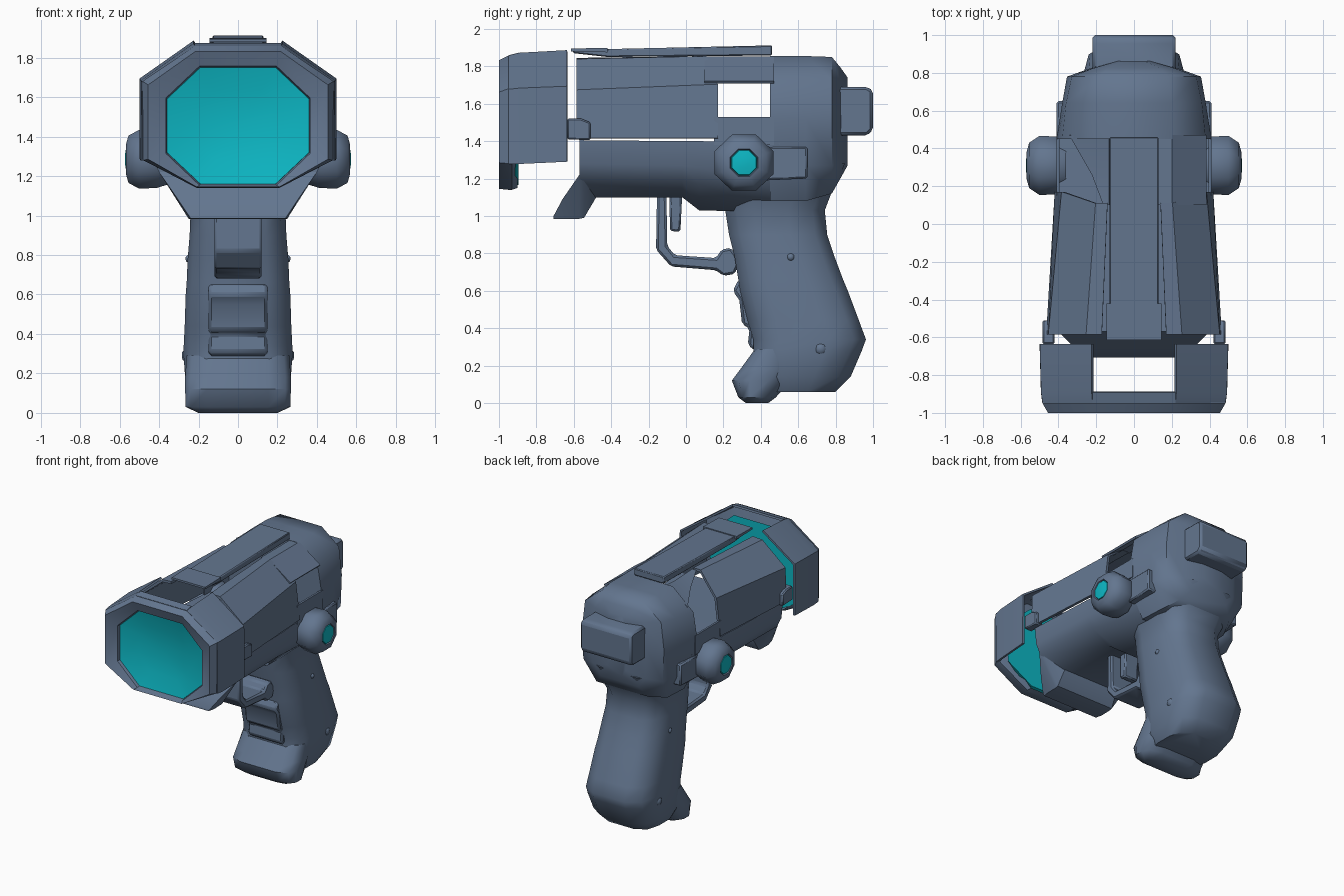
import bpy, bmesh, math
from mathutils import Vector

if "Cube" in bpy.data.objects:
    bpy.data.objects.remove(bpy.data.objects["Cube"])


def material(name, rgb):
    m = bpy.data.materials.new(name)
    m.diffuse_color = (*rgb, 1)
    m.use_nodes = True
    m.node_tree.nodes["Principled BSDF"].inputs["Base Color"].default_value = m.diffuse_color
    return m


SLATE = material("slate_blue", (0.125, 0.18, 0.275))
TEAL = material("teal_glass", (0.004, 0.48, 0.56))


def finish(name, bm, mat=SLATE, bevel=0, solid=0, mirror=False, angle=35):
    bmesh.ops.recalc_face_normals(bm, faces=bm.faces)
    me = bpy.data.meshes.new(name)
    bm.to_mesh(me)
    bm.free()
    ob = bpy.data.objects.new(name, me)
    bpy.context.collection.objects.link(ob)
    me.materials.append(mat)
    bpy.ops.object.select_all(action='DESELECT')
    ob.select_set(True)
    bpy.context.view_layer.objects.active = ob
    if solid:
        s = ob.modifiers.new("thickness", 'SOLIDIFY')
        s.thickness, s.offset = solid, 0
        bpy.ops.object.modifier_apply(modifier=s.name)
    bpy.ops.object.shade_smooth_by_angle(angle=math.radians(angle))
    if bevel:
        b = ob.modifiers.new("bevel", 'BEVEL')
        b.width, b.segments = bevel, 1
    if mirror:
        ob.modifiers.new("mirror", 'MIRROR')
    return ob


def loft(name, rings, closed=True, caps=True, **kw):
    """Skin a list of rings that share the same point count."""
    bm = bmesh.new()
    vs = [[bm.verts.new(p) for p in r] for r in rings]
    n = len(vs[0])
    for a, b in zip(vs, vs[1:]):
        for i in range(n if closed else n - 1):
            j = (i + 1) % n
            bm.faces.new((a[i], a[j], b[j], b[i]))
    if caps and closed:
        bm.faces.new(vs[0])
        bm.faces.new(vs[-1])
    return finish(name, bm, **kw)


def prism(name, profile, x0, x1, **kw):
    """Extrude a side profile of (y, z) points across x."""
    return loft(name, [[(x, y, z) for y, z in profile] for x in (x0, x1)], **kw)


def sym(y, half):
    """Closed ring at depth y from right-hand (x, z) points."""
    return [(x, y, z) for x, z in half] + [(-x, y, z) for x, z in reversed(half)]


def rounded(z, yf, yb, w):
    """Chamfered rectangular ring at height z."""
    c, d = w * 0.42, min(0.13, (yb - yf) * 0.25)
    half = [(w - c, yf), (w - c * .25, yf + d * .45), (w, yf + d * 1.2),
            (w, yb - d * 1.5), (w - c * .3, yb - d * .5), (w - c * 1.2, yb)]
    return [(x, y, z) for x, y in half] + [(-x, y, z) for x, y in reversed(half)]


# Muzzle frame: chamfered ring around the lens
LENS = [(.19, 1.75), (.36, 1.59), (.36, 1.32), (.19, 1.16)]
loft("muzzle_frame", [
    sym(-.90, [(.20, 1.77), (.38, 1.60), (.38, 1.30), (.20, 1.15)]),
    sym(-.93, [(.215, 1.855), (.478, 1.675), (.475, 1.285), (.21, 1.14)]),
    sym(-.95, [(.22, 1.858), (.484, 1.68), (.48, 1.28), (.21, 1.14)]),
    sym(-1.0, [(.215, 1.832), (.455, 1.662), (.455, 1.285), (.21, 1.145)]),
    sym(-.97, [(.195, 1.757), (.366, 1.595), (.366, 1.315), (.195, 1.153)]),
    sym(-.945, LENS)], caps=False)

# Dished lens, closed at the back
lens = bmesh.new()
rim = [lens.verts.new(p) for p in sym(-.95, LENS)]
mid = [lens.verts.new((p.co.x * .6, -.915, 1.455 + (p.co.z - 1.455) * .6)) for p in rim]
back = [lens.verts.new(p) for p in sym(-.895, [(.21, 1.79), (.42, 1.61), (.42, 1.29), (.20, 1.165)])]
hub = lens.verts.new((0, -.905, 1.455))
for i in range(8):
    j = (i + 1) % 8
    lens.faces.new((rim[i], rim[j], mid[j], mid[i]))
    lens.faces.new((mid[i], mid[j], hub))
    lens.faces.new((rim[j], rim[i], back[i], back[j]))
lens.faces.new(back)
finish("lens", lens, mat=TEAL)

# Cowl sides and the front bridge, leaving a notch in the top
loft("cowl_side", [
    [(.215, -.945, 1.852), (.478, -.945, 1.674), (.478, -.945, 1.278)],
    [(.22, -.89, 1.866), (.485, -.89, 1.68), (.485, -.89, 1.278)],
    [(.22, -.635, 1.88), (.492, -.635, 1.69), (.492, -.635, 1.29)]],
    closed=False, solid=.016, mirror=True)
loft("cowl_bridge", [
    [(-.22, y, z), (.22, y, z)] for y, z in ((-.945, 1.852), (-.89, 1.866))],
    closed=False, solid=.016)

# Upper barrel shells
FRONT = [(.17, 1.835), (.25, 1.83), (.445, 1.67), (.455, 1.415)]
REAR = [(.14, 1.845), (.20, 1.845), (.375, 1.70), (.405, 1.53), (.41, 1.415)]
loft("upper_shell", [
    [(x, -.585, z) for x, z in FRONT],
    [(x, .11 if z > 1.75 else .17, z) for x, z in REAR[:3] + REAR[4:]]],
    closed=False, solid=.02, mirror=True)
loft("lower_window_rail", [
    [(.402, y, 1.53), (.402, y, 1.38)] for y in (.15, .47)],
    closed=False, solid=.016, mirror=True)
loft("right_roof_panel", [
    [(.13, y, 1.845), (.20, y, 1.845), (.38, y, 1.715)] for y in (.10, .47)],
    closed=False, solid=.016)
# Torn roof flap on the open left side
loft("left_roof_flap", [
    [(-.13, .10, 1.84), (-.16, .10, 1.84)], [(-.13, .32, 1.83), (-.22, .26, 1.77)],
    [(-.13, .47, 1.84), (-.34, .47, 1.735)]], closed=False, solid=.012)

# Top rail with a raised front plate
prism("top_rail", [(-.60, 1.87), (-.42, 1.85), (.46, 1.858), (.46, 1.912), (-.61, 1.888)],
      -.13, .13, bevel=.006)
prism("rail_plate", [(-.615, 1.88), (-.42, 1.875), (-.42, 1.899), (-.615, 1.895)], -.145, .145)

# Lower barrel and flared front lip
loft("lower_barrel", [
    sym(-.57, [(.44, 1.405), (.43, 1.28), (.39, 1.20), (.25, 1.10)]),
    sym(-.02, [(.42, 1.40), (.415, 1.27), (.37, 1.19), (.22, 1.10)]),
    sym(.07, [(.41, 1.40), (.41, 1.26), (.35, 1.17), (.20, 1.03)]),
    sym(.50, [(.40, 1.39), (.39, 1.25), (.32, 1.13), (.19, 1.02)])], angle=50)
loft("front_lip", [
    sym(-.708, [(.25, 1.0), (.24, .985)]), sym(-.66, [(.31, 1.09), (.25, .983)]),
    sym(-.57, [(.40, 1.22), (.25, .985)]), sym(-.545, [(.39, 1.22), (.25, .99)]),
    sym(-.48, [(.36, 1.20), (.24, 1.10)])])
prism("cowl_connector", [(-.635, 1.41), (-.51, 1.405), (-.51, 1.50), (-.56, 1.52), (-.635, 1.52)],
      .42, .485, mirror=True, bevel=.008)

# Rounded rear housing
loft("rear_housing", [
    sym(.45, [(.20, 1.855), (.38, 1.70), (.41, 1.52), (.40, 1.27), (.30, 1.08)]),
    sym(.64, [(.20, 1.855), (.36, 1.72), (.38, 1.52), (.38, 1.27), (.29, 1.08)]),
    sym(.78, [(.18, 1.85), (.33, 1.73), (.355, 1.52), (.345, 1.27), (.23, 1.12)]),
    sym(.825, [(.14, 1.795), (.215, 1.72), (.23, 1.52), (.225, 1.28), (.16, 1.20)]),
    sym(.864, [(.05, 1.74), (.08, 1.69), (.09, 1.52), (.08, 1.32), (.05, 1.27)])], angle=50)
prism("rear_block", [(.80, 1.43), (.97, 1.43), (1.0, 1.46), (1.0, 1.67), (.97, 1.69), (.80, 1.69)],
      -.22, .22, bevel=.015)

# Side knobs with glowing centres
for side, tag in ((1, "right"), (-1, "left")):
    def octa(x, r, dz=1.0):
        a = [math.radians(22.5 + 45 * k) for k in range(8)]
        return [(side * x, .31 + r * math.cos(t), 1.285 + r * dz * math.sin(t)) for t in a]
    loft(tag + "_knob", [octa(.36, .14), octa(.41, .165, .95), octa(.50, .17, .95),
                         octa(.555, .13), octa(.568, .08), octa(.545, .07)], angle=48)
    loft(tag + "_knob_light", [octa(.545, .077), octa(.566, .07), octa(.572, .03)], mat=TEAL)
prism("knob_bracket", [(.42, 1.19), (.65, 1.20), (.65, 1.37), (.42, 1.37)], .30, .41,
      mirror=True, bevel=.01)

# Trigger and guard
prism("trigger_guard", [(-.155, 1.12), (-.16, .82), (-.08, .73), (.16, .71), (.20, .68), (.26, .69),
                        (.29, .76), (.24, .83), (.19, .82), (.16, .775), (-.06, .79), (-.10, .84),
                        (-.105, 1.12)], -.12, .12, bevel=.012)
prism("trigger", [(-.09, 1.12), (-.085, .92), (-.03, .915), (-.02, 1.12)], -.06, .06, bevel=.01)

# Grip, toe and finger rest
loft("grip", [rounded(*s) for s in (
    (.06, .40, .80, .22), (.14, .36, .88, .265), (.28, .36, .94, .275), (.34, .36, .962, .275),
    (.44, .33, .925, .27), (.60, .29, .865, .265), (.66, .28, .84, .26), (.78, .26, .795, .255),
    (.90, .23, .755, .245), (1.03, .21, .742, .24), (1.13, .20, .78, .28), (1.28, .20, .85, .33))],
    angle=50)
loft("grip_toe", [rounded(*s) for s in (
    (0, .32, .44, .20), (.03, .28, .48, .265), (.12, .245, .56, .268), (.18, .29, .60, .268),
    (.29, .37, .62, .26))], angle=50)
prism("finger_rest", [(.28, .66), (.25, .60), (.285, .55), (.30, .42), (.34, .40), (.33, .31),
                      (.37, .28), (.42, .64)], -.15, .15, bevel=.015)

# Grip pins
for name, y, z, x, r in (("grip_pin", .56, .78, .245, .022), ("grip_stud", .72, .29, .247, .04)):
    bm = bmesh.new()
    bmesh.ops.create_icosphere(bm, subdivisions=2, radius=r)
    bmesh.ops.translate(bm, verts=bm.verts, vec=Vector((x, y, z)))
    finish(name, bm, mirror=True)
